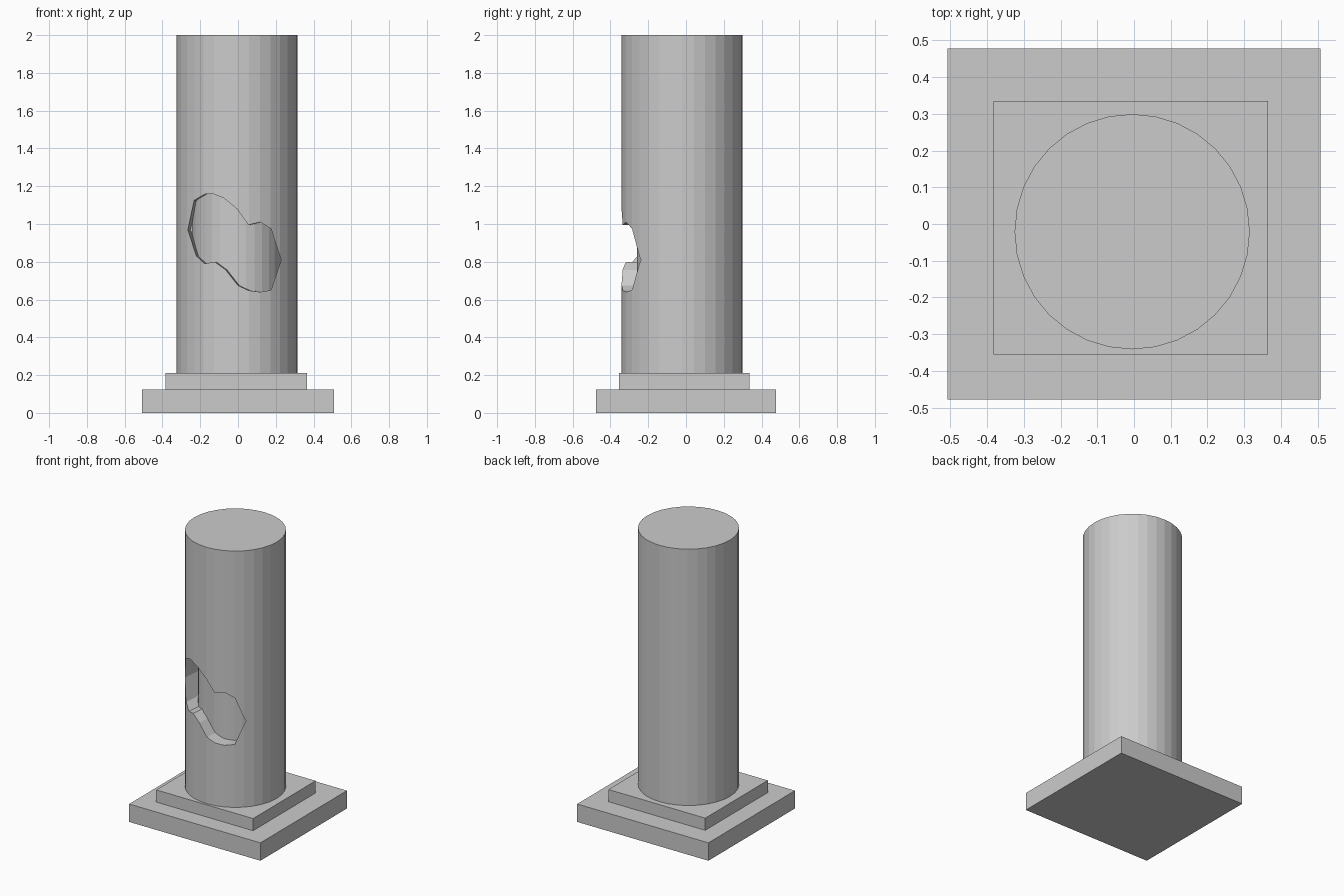
import bpy
import bmesh
from mathutils import Matrix

if "Cube" in bpy.data.objects:
    bpy.data.objects.remove(bpy.data.objects["Cube"])


def finish(name, bm):
    bmesh.ops.recalc_face_normals(bm, faces=bm.faces[:])
    mesh = bpy.data.meshes.new(name)
    bm.to_mesh(mesh)
    bm.free()
    obj = bpy.data.objects.new(name, mesh)
    bpy.context.collection.objects.link(obj)
    return obj


def box(name, x0, x1, y0, y1, z0, z1):
    bm = bmesh.new()
    bmesh.ops.create_cube(bm, size=1)
    for v in bm.verts:
        v.co.x = x1 if v.co.x > 0 else x0
        v.co.y = y1 if v.co.y > 0 else y0
        v.co.z = z1 if v.co.z > 0 else z0
    return finish(name, bm)


def cylinder(name, radius, z0, z1):
    bm = bmesh.new()
    bmesh.ops.create_cone(bm, cap_ends=True, segments=32, radius1=radius, radius2=radius,
                          depth=z1 - z0,
                          matrix=Matrix.Translation((-0.005, -0.021, (z0 + z1) / 2)))
    return finish(name, bm)


def subtract(obj, cutter):
    mod = obj.modifiers.new("cut", 'BOOLEAN')
    mod.operation = 'DIFFERENCE'
    mod.solver = 'EXACT'
    mod.object = cutter
    bpy.context.view_layer.objects.active = obj
    bpy.ops.object.modifier_apply(modifier=mod.name)
    bpy.data.objects.remove(cutter)


# Stepped base
box("base_slab", -0.507, 0.507, -0.477, 0.477, 0, 0.125)
box("base_step", -0.383, 0.365, -0.355, 0.335, 0.125, 0.21)

# Column shaft
column = cylinder("column", 0.32, 0.21, 2.0)

# Broken patch: outline pushed in with a slight slant, stopping at a round core
outline = [(-0.17, 1.16), (-0.13, 1.16), (-0.07, 1.137), (0, 1.08), (0.06, 0.995),
           (0.12, 1.01), (0.175, 0.975), (0.225, 0.81), (0.175, 0.65), (0.12, 0.64),
           (0.06, 0.648), (0.005, 0.675), (-0.06, 0.757), (-0.12, 0.80), (-0.175, 0.79),
           (-0.222, 0.83), (-0.272, 0.97), (-0.235, 1.125)]
Y_FRONT, Y_BACK, SLANT = -0.5, -0.05, 0.09
bm = bmesh.new()
rings = [[bm.verts.new((x + SLANT * (y + 0.28), y, z)) for x, z in outline]
         for y in (Y_FRONT, Y_BACK)]
bm.faces.new(rings[0])
bm.faces.new(rings[1])
n = len(outline)
for i in range(n):
    j = (i + 1) % n
    bm.faces.new((rings[0][i], rings[0][j], rings[1][j], rings[1][i]))
patch = finish("broken_patch", bm)
patch.hide_render = True
subtract(patch, cylinder("patch_core", 0.238, 0.4, 1.4))
subtract(column, patch)
